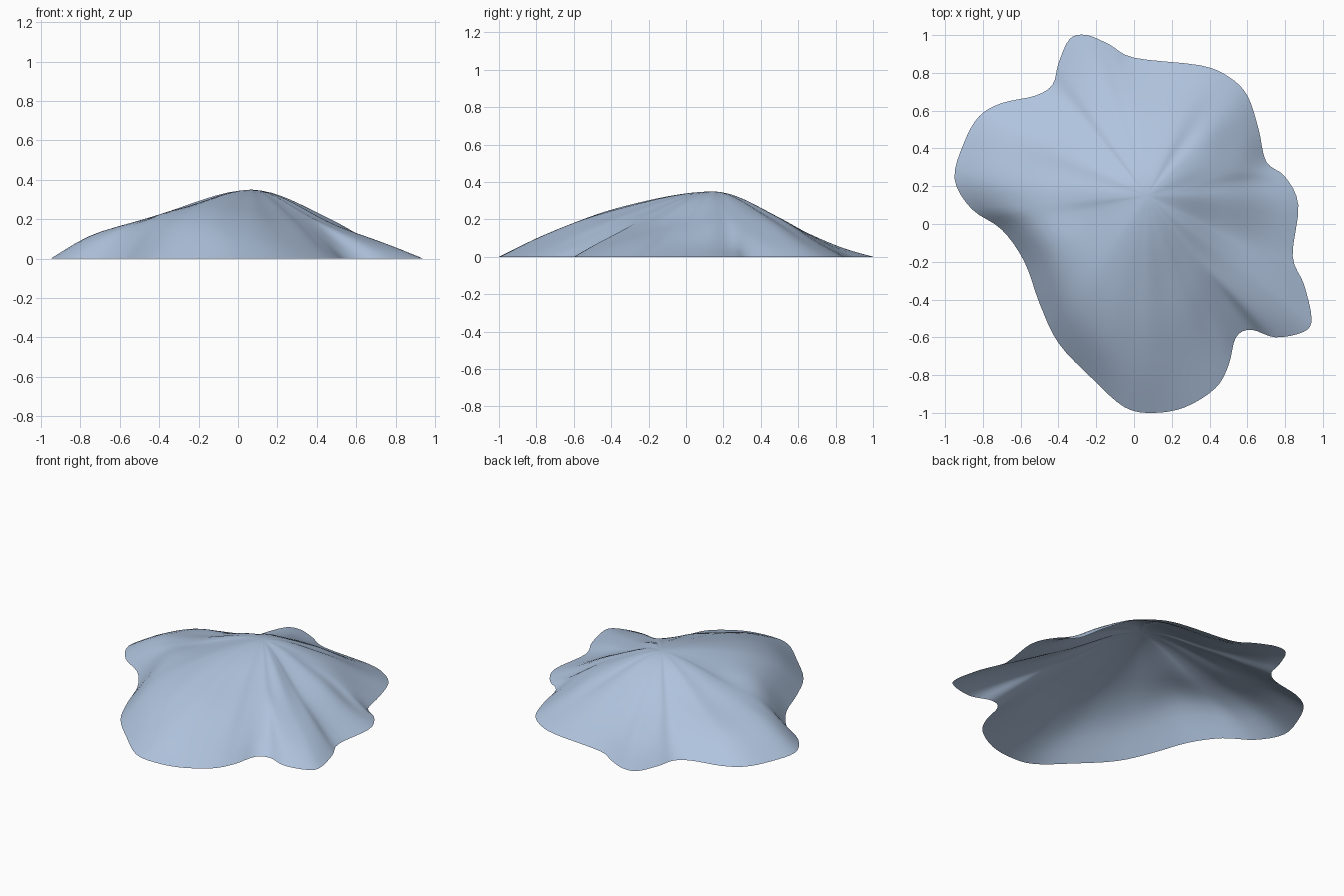
import bpy
import bmesh
from mathutils import Vector

if "Cube" in bpy.data.objects:
    bpy.data.objects.remove(bpy.data.objects["Cube"], do_unlink=True)

SUMMIT = Vector((.07, .15, .35))
STEPS_BETWEEN_SPOKES = 4
RING_COUNT = 16

# Shoreline spokes: rim x, rim y, height halfway down, height near the foot
SPOKES = [Vector(row) for row in (
    (.87, .1, .2, .065), (.8, .25, .21, .065), (.7, .33, .235, .12),
    (.66, .5, .235, .1), (.6, .68, .22, .085), (.5, .78, .2, .075),
    (.35, .84, .21, .075), (0, .88, .2, .075), (-.13, .95, .175, .055),
    (-.25, 1, .16, .05), (-.34, .98, .155, .045), (-.4, .85, .18, .06),
    (-.43, .74, .19, .07), (-.52, .68, .2, .09), (-.7, .64, .19, .09),
    (-.82, .57, .19, .1), (-.9, .43, .19, .11), (-.95, .24, .205, .12),
    (-.86, .08, .225, .125), (-.7, -.03, .245, .16), (-.58, -.2, .265, .19),
    (-.5, -.42, .275, .175), (-.4, -.63, .28, .165), (-.22, -.82, .27, .155),
    (-.05, -.97, .245, .12), (.1, -1, .235, .11), (.27, -.97, .215, .09),
    (.43, -.87, .21, .08), (.5, -.75, .21, .08), (.54, -.6, .225, .1),
    (.62, -.56, .22, .09), (.75, -.6, .19, .085), (.9, -.57, .17, .07),
    (.94, -.5, .165, .07), (.9, -.32, .17, .075), (.84, -.17, .18, .065),
)]


def hermite(start, end, start_slope, end_slope, f):
    """Cubic blend between two values with given end slopes."""
    g = 1 - f
    return (start * (1 + 2 * f) * g * g + start_slope * f * g * g
            + end * f * f * (3 - 2 * f) - end_slope * f * f * g)


def smooth_loop(points, steps):
    """Closed smooth curve through the points."""
    result = []
    count = len(points)
    for i, start in enumerate(points):
        before, end, after = (points[(i + k) % count] for k in (-1, 1, 2))
        for step in range(steps):
            result.append(hermite(start, end, (end - before) / 2,
                                  (after - start) / 2, step / steps))
    return result


def slope_height(t, middle, foot):
    """Height of the hillside from summit (t = 0) to rim (t = 1)."""
    knots = (0, .5, .8, 1)
    heights = (SUMMIT.z, middle, foot, 0)
    slopes = (0, (foot - SUMMIT.z) / .8, -middle / .5, -foot / .2)
    k = 0 if t < knots[1] else 1 if t < knots[2] else 2
    width = knots[k + 1] - knots[k]
    return hermite(heights[k], heights[k + 1], slopes[k] * width,
                   slopes[k + 1] * width, (t - knots[k]) / width)


def flat_material(name, colour):
    material = bpy.data.materials.new(name)
    material.use_nodes = True
    material.diffuse_color = colour
    shader = next(n for n in material.node_tree.nodes if n.type == 'BSDF_PRINCIPLED')
    shader.inputs["Base Color"].default_value = colour
    return material


# Open hillside shell, built in rings out from the summit
bm = bmesh.new()
peak = bm.verts.new(SUMMIT)
rim = smooth_loop(SPOKES, STEPS_BETWEEN_SPOKES)
previous = None
for ring_index in range(1, RING_COUNT + 1):
    t = ring_index / RING_COUNT
    ring = []
    for x, y, middle, foot in rim:
        position = SUMMIT.lerp(Vector((x, y, 0)), t)
        position.z = max(0, slope_height(t, middle, foot))
        ring.append(bm.verts.new(position))
    for i, vert in enumerate(ring):
        j = (i + 1) % len(ring)
        if previous:
            bm.faces.new((previous[i], vert, ring[j], previous[j]))
        else:
            bm.faces.new((peak, vert, ring[j]))
    previous = ring

# Soften the hillside while keeping the rim on the ground
inner = [v for v in bm.verts if not v.is_boundary and v is not peak]
for _ in range(3):
    bmesh.ops.smooth_vert(bm, verts=inner, factor=.3, use_axis_z=True)

mesh = bpy.data.meshes.new("mound")
bm.to_mesh(mesh)
bm.free()
for face in mesh.polygons:
    face.use_smooth = True
mesh.materials.append(flat_material("pale steel blue", (.434, .552, .73, 1)))
mound = bpy.data.objects.new("mound", mesh)
bpy.context.collection.objects.link(mound)
